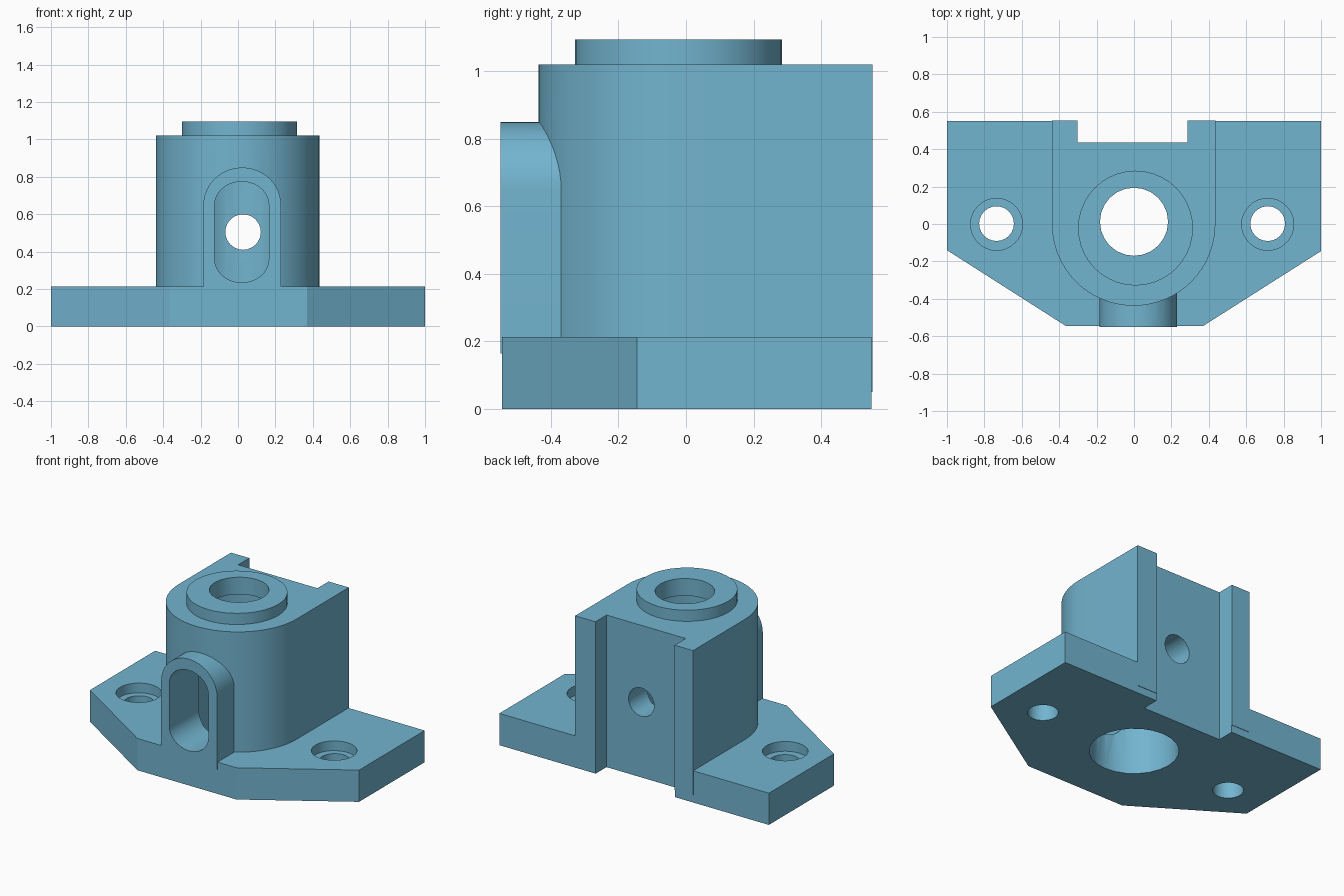
import bpy, bmesh, math

default = bpy.data.objects.get("Cube")
if default:
    bpy.data.objects.remove(default, do_unlink=True)

# One painted-metal colour
blue = bpy.data.materials.new("steel blue")
blue.use_nodes = True
colour = (0.17, 0.46, 0.63, 1.0)
blue.diffuse_color = colour
blue.node_tree.nodes["Principled BSDF"].inputs["Base Color"].default_value = colour


def prism(name, profile, start, end, axis="Z"):
    """Extrude a closed 2D profile: (x, y) along Z, or (x, z) along Y."""
    bm = bmesh.new()

    def place(p, d):
        return (p[0], p[1], d) if axis == "Z" else (p[0], d, p[1])

    low = [bm.verts.new(place(p, start)) for p in profile]
    high = [bm.verts.new(place(p, end)) for p in profile]
    bm.faces.new(low)
    bm.faces.new(high)
    for i in range(len(profile)):
        j = (i + 1) % len(profile)
        bm.faces.new((low[i], low[j], high[j], high[i]))
    bmesh.ops.recalc_face_normals(bm, faces=bm.faces)
    mesh = bpy.data.meshes.new(name)
    bm.to_mesh(mesh)
    bm.free()
    mesh.materials.append(blue)
    obj = bpy.data.objects.new(name, mesh)
    bpy.context.collection.objects.link(obj)
    return obj


def arc(cx, cy, rx, ry, a0, a1, n):
    """Points of an elliptical arc, angles in degrees."""
    angles = [math.radians(a0 + (a1 - a0) * i / n) for i in range(n + 1)]
    return [(cx + rx * math.cos(a), cy + ry * math.sin(a)) for a in angles]


def circle(cx, cy, r, n=32):
    return arc(cx, cy, r, r, 0, 360, n)[:-1]


def rect(x0, y0, x1, y1):
    return [(x0, y0), (x1, y0), (x1, y1), (x0, y1)]


def combine(target, other, operation):
    """Apply a boolean and discard the second object."""
    bpy.ops.object.select_all(action="DESELECT")
    bpy.context.view_layer.objects.active = target
    target.select_set(True)
    mod = target.modifiers.new(operation.lower(), "BOOLEAN")
    mod.operation = operation
    mod.solver = "EXACT"
    mod.object = other
    bpy.ops.object.modifier_apply(modifier=mod.name)
    bpy.data.objects.remove(other, do_unlink=True)


# Flange plate with chamfered front corners
bracket = prism("bearing_bracket",
                [(-1, 0.55), (-1, -0.14), (-0.365, -0.545),
                 (0.37, -0.545), (1, -0.145), (1, 0.55)], 0, 0.213)

# Solid additions: U-shaped housing, top collar, front port boss
housing = [(0.435, 0.553)] + arc(-0.002, 0, -0.437, 0.437, 180, 360, 32)[::1]
housing = [(0.435, 0.553), (-0.439, 0.553)] + arc(-0.002, 0, 0.437, 0.437, 180, 360, 32)
port = [(-0.185, 0.165), (0.23, 0.165)] + arc(0.0225, 0.65, 0.2075, 0.2, 0, 180, 24)
additions = [
    prism("housing", housing, 0.05, 1.02),
    prism("collar", circle(0.008, -0.022, 0.307, 40), 0.99, 1.095),
    prism("port_boss", port, -0.55, -0.3, "Y"),
]
for part in additions:
    combine(bracket, part, "UNION")

# Openings: rear channel, stepped bore, front port, rear pin hole
slot = (arc(0.02, 0.65, 0.145, 0.125, 0, 180, 20)
        + arc(0.02, 0.36, 0.145, 0.125, 180, 360, 20))
cuts = [
    prism("rear_channel", rect(-0.303, 0.435, 0.285, 0.7), -0.1, 1.2),
    prism("lower_bore", circle(0, 0, 0.27, 24), -0.1, 0.98),
    prism("upper_bore", circle(0, 0.012, 0.182, 24), 0.9, 1.2),
    prism("port_slot", slot, -0.7, -0.05, "Y"),
    prism("pin_hole", circle(0.027, 0.505, 0.095, 24), 0.05, 0.7, "Y"),
]
# Counterbored bolt holes in both flange wings
for x in (-0.735, 0.715):
    cuts.append(prism("bolt_hole", circle(x, 0.002, 0.093, 24), -0.1, 0.3))
    cuts.append(prism("counterbore", circle(x, -0.002, 0.139, 32), 0.148, 0.3))
for cutter in cuts:
    combine(bracket, cutter, "DIFFERENCE")

# Smooth curved walls, crisp edges
bpy.ops.object.select_all(action="DESELECT")
bracket.select_set(True)
bpy.context.view_layer.objects.active = bracket
bpy.ops.object.shade_smooth_by_angle(angle=math.radians(30))
